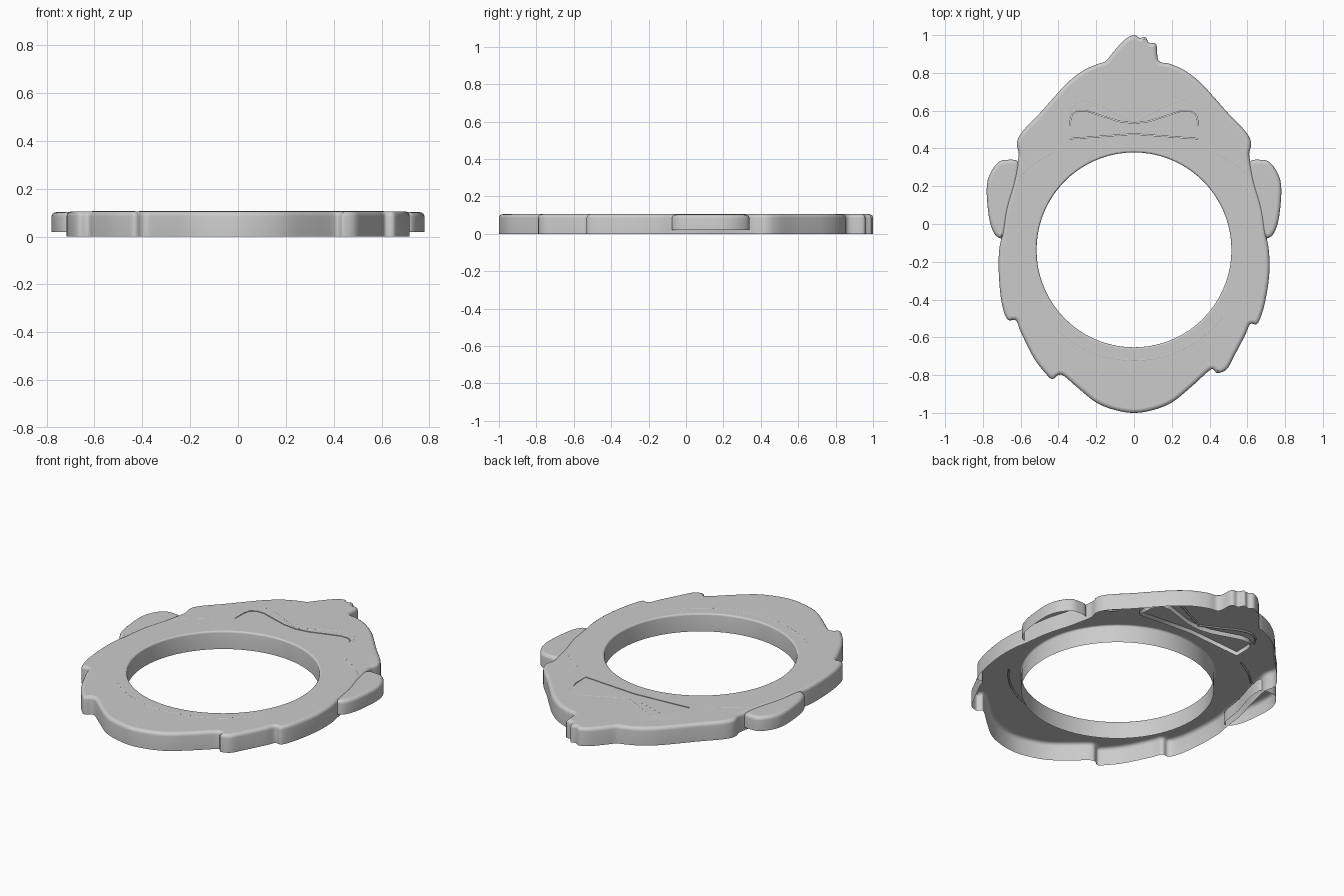
import bpy
import bmesh
import math
from mathutils import Vector

default_cube = bpy.data.objects.get("Cube")
if default_cube:
    bpy.data.objects.remove(default_cube, do_unlink=True)

THICK = 0.105
EYE_BOTTOM = THICK - 0.025
HOLE_CENTRE = Vector((0, -0.137))

grey = bpy.data.materials.new("plain grey")
grey.use_nodes = True
grey.diffuse_color = (0.6, 0.6, 0.6, 1)
grey.node_tree.nodes["Principled BSDF"].inputs["Base Color"].default_value = grey.diffuse_color


def mirrored(points):
    """Reflect across x = 0 and reverse, so the winding is kept."""
    return [(-x, y) for x, y in reversed(points)]


def smooth_path(points, closed=True, steps=5):
    """Catmull-Rom curve through the given points."""
    pts = [Vector(p) for p in points]
    n = len(pts)

    def at(i):
        return pts[i % n] if closed else pts[min(max(i, 0), n - 1)]

    path = []
    for i in range(n if closed else n - 1):
        a, b, c, d = at(i - 1), at(i), at(i + 1), at(i + 2)
        for k in range(steps):
            t = k / steps
            path.append(b + (c - a) * t / 2
                        + (a - b * 2.5 + c * 2 - d / 2) * t ** 2
                        + (b * 3 - a - c * 3 + d) * t ** 3 / 2)
    if not closed:
        path.append(pts[-1])
    return path


def offset(loop, distance):
    """Shift a closed loop to the left of its direction."""
    moved = []
    for i, p in enumerate(loop):
        along = (loop[(i + 1) % len(loop)] - loop[i - 1]).normalized()
        moved.append(p + Vector((-along.y, along.x)) * distance)
    return moved


def shell(name, loops, top):
    """Thin skin open below: a flat top and a wall down each loop.

    Loops are (points, top rounding, wall bottom); holes run clockwise."""
    bm = bmesh.new()
    rim = []
    for loop, radius, bottom in loops:
        profile = [(0, bottom)]
        if radius:
            for k in range(5):
                angle = k * math.pi / 8
                profile.append((radius * (1 - math.cos(angle)),
                                top - radius * (1 - math.sin(angle))))
        else:
            profile.append((0, top))
        rings = [[bm.verts.new((p.x, p.y, z)) for p in offset(loop, inset)]
                 for inset, z in profile]
        n = len(loop)
        for low, high in zip(rings, rings[1:]):
            for i in range(n):
                j = (i + 1) % n
                wall = bm.faces.new((low[i], low[j], high[j], high[i]))
                wall.smooth = True
        rim += [bm.edges.get((rings[-1][i - 1], rings[-1][i])) for i in range(n)]
    filled = bmesh.ops.triangle_fill(bm, edges=rim, use_beauty=True, normal=(0, 0, 1))
    bm.normal_update()
    for item in filled["geom"]:
        if isinstance(item, bmesh.types.BMFace) and item.normal.z < 0:
            item.normal_flip()
    mesh = bpy.data.meshes.new(name)
    bm.to_mesh(mesh)
    bm.free()
    mesh.materials.append(grey)
    bpy.context.collection.objects.link(bpy.data.objects.new(name, mesh))


def ridge(name, path):
    """Very shallow raised line on the top face."""
    curve = bpy.data.curves.new(name, "CURVE")
    curve.dimensions = "3D"
    curve.bevel_depth = 0.005
    curve.bevel_resolution = 2
    spline = curve.splines.new("POLY")
    spline.points.add(len(path) - 1)
    for point, p in zip(spline.points, path):
        point.co = (p.x, p.y, THICK - 0.004, 1)
    curve.materials.append(grey)
    bpy.context.collection.objects.link(bpy.data.objects.new(name, curve))


def arc(radius, start, end, count):
    """Points on a circle around the hole centre, angles in degrees."""
    angles = [math.radians(start + (end - start) * k / count) for k in range(count + 1)]
    return [HOLE_CENTRE + radius * Vector((math.cos(a), math.sin(a))) for a in angles]


# Head outline, counter-clockwise: crown, side, jaw, mirrored side
crown_left = [(0, 1), (-.05, .975), (-.11, .91), (-.15, .862)]
crown_right = [(.13, .865), (.118, .95), (.08, .96), (.06, .99), (.03, .985)]
side = [(-.19, .848), (-.27, .812), (-.35, .75), (-.42, .675), (-.5, .585), (-.59, .49),
        (-.62, .43), (-.61, .37), (-.62, .31), (-.64, .22), (-.68, .08),
        (-.7, -.06), (-.715, -.15), (-.715, -.28)]
jaw_left = [(-.7, -.42), (-.67, -.505), (-.625, -.51), (-.6, -.57),
            (-.53, -.71), (-.46, -.8), (-.43, -.82), (-.4, -.8), (-.37, -.805)]
chin = [(-.3, -.865), (-.2, -.945), (-.1, -.985), (0, -1),
        (.1, -.985), (.2, -.945), (.3, -.865)]
jaw_right = [(.4, -.775), (.425, -.775), (.44, -.79), (.49, -.77), (.53, -.7),
             (.59, -.585), (.615, -.53), (.655, -.525), (.69, -.43)]
head_outline = smooth_path(crown_left + side + jaw_left + chin + jaw_right
                           + mirrored(side) + crown_right)

# Joined eye shape, let into the top of the head
eye_left = [(0, .535), (-.08, .545), (-.25, .6), (-.3, .6),
            (-.33, .58), (-.34, .54), (-.34, .45)]
eye_outline = [Vector(p) for p in eye_left + [(0, .475)] + mirrored(eye_left[1:])]

# Hollow head with the round opening
opening = arc(0.516, 360, 0, 72)[:-1]
shell("head_shell", [(head_outline, 0.02, 0), (opening, 0.01, 0),
                     (list(reversed(eye_outline)), 0, EYE_BOTTOM)], THICK)
shell("eye_inlay", [(offset(eye_outline, 0.003), 0, EYE_BOTTOM)], THICK - 0.002)

# Hollow ears, their inner edge tucked just inside the head wall
ear = [(-.61, .325), (-.67, .34), (-.72, .325), (-.765, .26), (-.78, .18),
       (-.77, .05), (-.75, -.03), (-.72, -.07), (-.685, -.06),
       (-.66, .08), (-.62, .22)]
shell("right_ear", [(smooth_path(ear), 0.02, 0.02)], 0.102)
shell("left_ear", [(smooth_path(mirrored(ear)), 0.02, 0.02)], 0.102)

# Shallow brow, cheek and lip lines
brow = [(0, .54), (-.1, .59), (-.2, .64), (-.27, .655), (-.32, .63), (-.35, .58)]
cheek = [(-.43, .38), (-.53, .32), (-.61, .25)]
for label, flip in (("right", False), ("left", True)):
    for part, line in (("brow", brow), ("cheek_line", cheek)):
        points = mirrored(line) if flip else line
        ridge(label + "_" + part, smooth_path(points, closed=False))
ridge("lower_lip_line", arc(0.585, 225, 325, 32))
